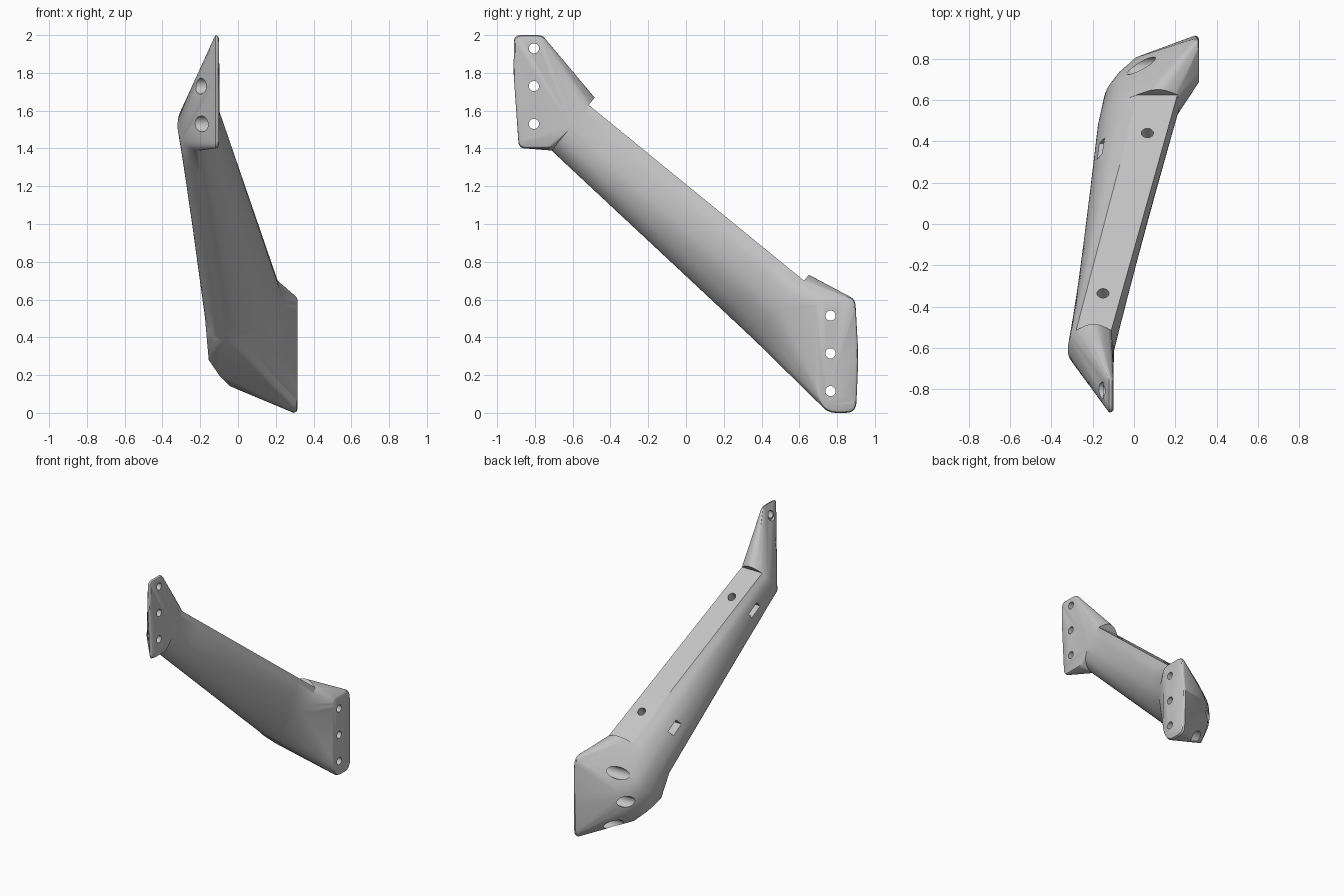
import bpy, bmesh, math
from mathutils import Vector, Matrix

cube = bpy.data.objects.get("Cube")
if cube:
    bpy.data.objects.remove(cube, do_unlink=True)

grey = bpy.data.materials.new("plain grey")
grey.use_nodes = True
grey.diffuse_color = (0.55, 0.55, 0.55, 1)
grey.node_tree.nodes["Principled BSDF"].inputs["Base Color"].default_value = grey.diffuse_color

# Slope of the arm in the side plane
TOP_Y, TOP_Z = -0.515, 1.63
LOW_Y, LOW_Z = 0.625, 0.70
along = Vector((0, LOW_Y - TOP_Y, LOW_Z - TOP_Z)).normalized()
inward = Vector((0, along.z, -along.y))


def spline(points, steps=6):
    """Smooth open curve through the given points."""
    pts = [Vector(p) for p in points]
    pts = [pts[0] * 2 - pts[1]] + pts + [pts[-1] * 2 - pts[-2]]
    out = []
    for a, b, c, d in zip(pts, pts[1:], pts[2:], pts[3:]):
        for i in range(steps):
            t = i / steps
            out.append(b + (c - a) * t / 2 + (a * 2 - b * 5 + c * 4 - d) * t**2 / 2
                       + (b * 3 - a - c * 3 + d) * t**3 / 2)
    return out + [pts[-2]]


def place(section, y, z):
    """Put (x, depth) points on the plane across the arm."""
    return [Vector((p.x, y, z)) + inward * p.y for p in section]


def dome(section, height):
    """Rounded crown over the flat top of a section."""
    a, b = section[-1], section[0]
    return section + [a.lerp(b, i / 12) - Vector((0, height * math.sin(math.pi * i / 12)))
                      for i in range(1, 12)]


def plate(outline, face, radius):
    """Rounded flange outline with a softened rim."""
    pts = [Vector(p) for p in outline]
    ring = []
    for i, p in enumerate(pts):
        a = p + (pts[i - 1] - p).normalized() * radius
        b = p + (pts[(i + 1) % len(pts)] - p).normalized() * radius
        for k in range(7):
            t = k / 6
            ring.append(a.lerp(p, t).lerp(p.lerp(b, t), t))
    mid = sum(ring, Vector((0, 0))) / len(ring)
    rim = []
    for inset, back in ((0.02, 0), (0.006, 0.006), (0, 0.02)):
        for p in ring:
            q = p - (p - mid).normalized() * inset
            rim.append(Vector((face - back, q.x, q.y)))
    return rim


def finish(name, bm):
    bmesh.ops.recalc_face_normals(bm, faces=bm.faces)
    mesh = bpy.data.meshes.new(name)
    bm.to_mesh(mesh)
    bm.free()
    mesh.materials.append(grey)
    obj = bpy.data.objects.new(name, mesh)
    bpy.context.collection.objects.link(obj)
    return obj


def hull(name, points):
    bm = bmesh.new()
    verts = [bm.verts.new(p) for p in points]
    res = bmesh.ops.convex_hull(bm, input=verts)
    loose = [v for v in bm.verts if not v.link_faces]
    bmesh.ops.delete(bm, geom=loose, context='VERTS')
    return finish(name, bm)


def loft(name, start, end, steps=8):
    bm = bmesh.new()
    rings = [[bm.verts.new(a.lerp(b, i / steps)) for a, b in zip(start, end)]
             for i in range(steps + 1)]
    n = len(start)
    for r, s in zip(rings, rings[1:]):
        for i in range(n):
            j = (i + 1) % n
            bm.faces.new((r[i], r[j], s[j], s[i]))
    bm.faces.new(rings[0])
    bm.faces.new(rings[-1])
    return finish(name, bm)


def rod(start, end, radius):
    bm = bmesh.new()
    axis = Vector(end) - Vector(start)
    turn = axis.to_track_quat('Z', 'Y').to_matrix().to_4x4()
    bmesh.ops.create_cone(bm, cap_ends=True, segments=32, radius1=radius, radius2=radius,
                          depth=axis.length,
                          matrix=Matrix.Translation((Vector(start) + Vector(end)) / 2) @ turn)
    return finish("hole_cutter", bm)


def combine(target, tool, operation):
    mod = target.modifiers.new("combine", 'BOOLEAN')
    mod.object, mod.operation, mod.solver = tool, operation, 'EXACT'
    bpy.context.view_layer.objects.active = target
    bpy.ops.object.modifier_apply(modifier=mod.name)
    bpy.data.objects.remove(tool, do_unlink=True)


# Cross-sections as (x, depth below the flat top)
upper = spline([(-0.11, 0), (-0.1, 0.08), (-0.1, 0.18), (-0.13, 0.26), (-0.2, 0.31),
                (-0.26, 0.29), (-0.305, 0.23), (-0.32, 0.15), (-0.31, 0.06), (-0.28, 0)])
lower = spline([(0.21, 0), (0.22, 0.1), (0.17, 0.24), (0.06, 0.36), (-0.05, 0.41),
                (-0.13, 0.37), (-0.175, 0.25), (-0.14, 0.13), (-0.07, 0.05), (0.02, 0)])

# Arm with its flat top
arm = loft("bracket_arm", place(upper, TOP_Y, TOP_Z), place(lower, LOW_Y, LOW_Z))

# Upper mounting end
upper_rim = plate([(-0.91, 2), (-0.75, 2), (-0.62, 1.6), (-0.7, 1.4), (-0.885, 1.4),
                   (-0.913, 1.8)], -0.1, 0.035)
upper_end = hull("upper_end", place(dome(upper, 0.05), TOP_Y, TOP_Z) + upper_rim)

# Lower mounting end with its rounded elbow
lower_rim = plate([(0.68, 0.62), (0.895, 0.62), (0.913, 0.3), (0.9, 0), (0.74, 0),
                   (0.68, 0.1)], 0.315, 0.055)
elbow = spline([(-0.155, 0.52, 0.28), (-0.14, 0.63, 0.36), (-0.09, 0.7, 0.46),
                (0.02, 0.72, 0.58)])
elbow += spline([(-0.1, 0.6, 0.2), (-0.09, 0.7, 0.29), (-0.05, 0.75, 0.4),
                 (0.04, 0.77, 0.52)])
elbow += spline([(-0.04, 0.68, 0.14), (-0.02, 0.77, 0.24), (0.02, 0.81, 0.37),
                 (0.09, 0.81, 0.5), (0.2, 0.78, 0.6)])
lower_end = hull("lower_end", place(dome(lower, 0.04), LOW_Y, LOW_Z) + elbow + lower_rim)

combine(arm, upper_end, 'UNION')
combine(arm, lower_end, 'UNION')

# Screw holes through the flanges, widened behind
for face, y, first in ((-0.1, -0.805, 1.53), (0.315, 0.765, 0.115)):
    for i in range(3):
        z = first + 0.2 * i
        combine(arm, rod((face + 0.1, y, z), (face - 0.6, y, z), 0.027), 'DIFFERENCE')
        combine(arm, rod((face - 0.05, y, z), (face - 0.6, y, z), 0.042), 'DIFFERENCE')

# Bolt holes in the flat top, each crossed by a nut slot from the side
for x, y in ((-0.15, -0.335), (0.065, 0.44)):
    top = Vector((x, y, TOP_Z + (y - TOP_Y) * along.z / along.y))
    combine(arm, rod(top - inward * 0.1, top + inward * 0.2, 0.029), 'DIFFERENCE')
    bm = bmesh.new()
    turn = Matrix((Vector((1, 0, 0)), along, inward)).transposed().to_4x4()
    centre = top + inward * 0.12 - Vector((0.2, 0, 0))
    bmesh.ops.create_cube(bm, size=1, matrix=Matrix.Translation(centre) @ turn
                          @ Matrix.Diagonal((0.5, 0.1, 0.045, 1)))
    combine(arm, finish("slot_cutter", bm), 'DIFFERENCE')

# Smooth surfaces with crisp edges
bpy.ops.object.select_all(action='DESELECT')
arm.select_set(True)
bpy.context.view_layer.objects.active = arm
bpy.ops.object.shade_smooth_by_angle(angle=math.radians(32))
